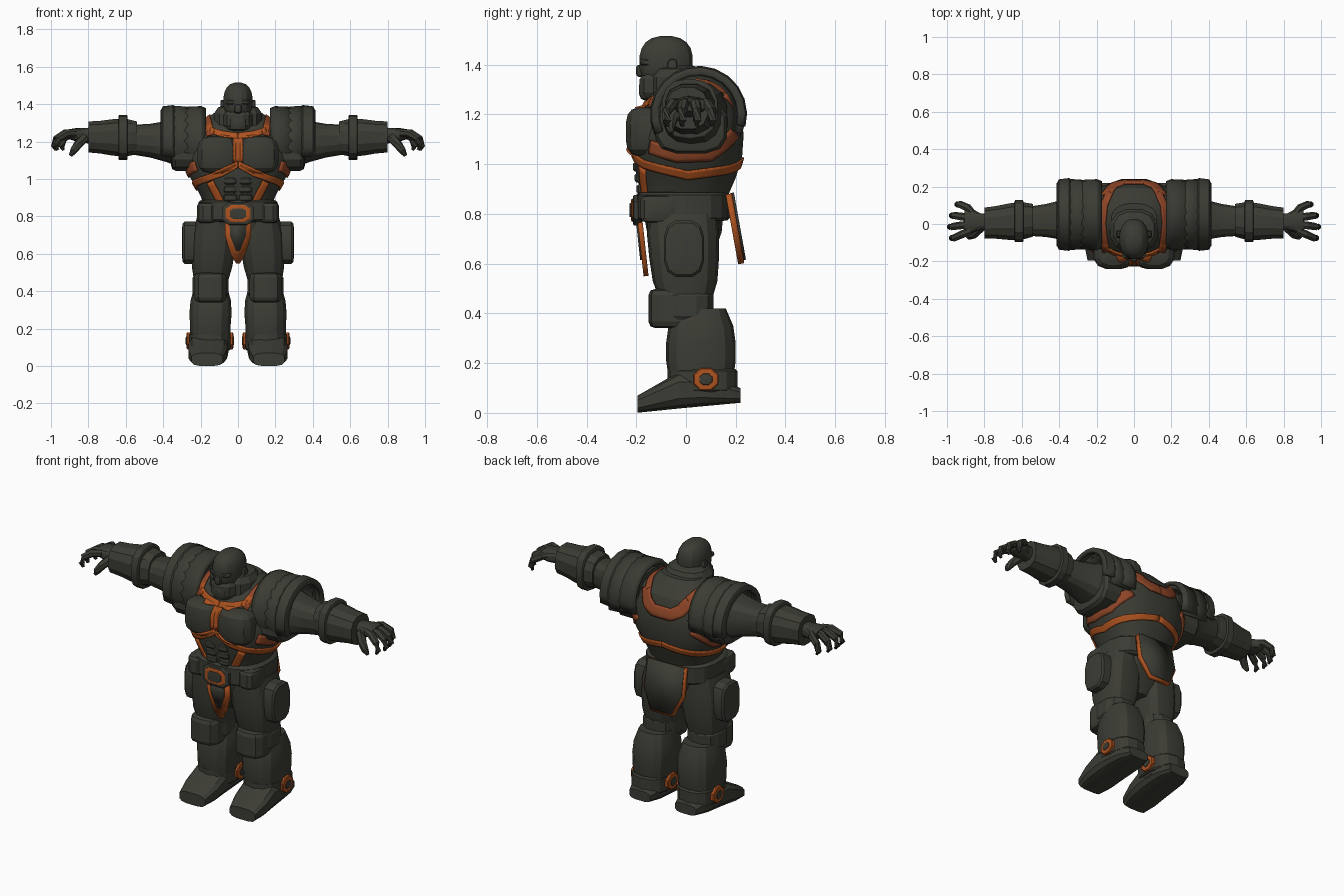
import bpy, bmesh, math
from mathutils import Vector
from mathutils.bvhtree import BVHTree

if "Cube" in bpy.data.objects:
    bpy.data.objects.remove(bpy.data.objects["Cube"])


def material(name, rgb):
    mat = bpy.data.materials.new(name)
    mat.use_nodes = True
    mat.diffuse_color = (*rgb, 1)
    shader = mat.node_tree.nodes["Principled BSDF"]
    shader.inputs["Base Color"].default_value = (*rgb, 1)
    shader.inputs["Roughness"].default_value = 0.8
    return mat


DARK = material("dark olive grey", (0.045, 0.045, 0.035))
ORANGE = material("burnt orange", (0.42, 0.085, 0.014))
RUST = material("rust brown", (0.27, 0.06, 0.02))
parts, shell = [], []


def build(name, verts, faces, mat=DARK, mirror=True, thick=0, painted=False):
    mesh = bpy.data.meshes.new(name)
    mesh.from_pydata([tuple(v) for v in verts], [], faces)
    bm = bmesh.new()
    bm.from_mesh(mesh)
    bmesh.ops.recalc_face_normals(bm, faces=bm.faces)
    bm.to_mesh(mesh)
    bm.free()
    mesh.materials.append(mat)
    part = bpy.data.objects.new(name, mesh)
    bpy.context.scene.collection.objects.link(part)
    if thick:
        solid = part.modifiers.new("thickness", "SOLIDIFY")
        solid.thickness, solid.offset = thick, 0
    if mirror:
        part.modifiers.new("mirror", "MIRROR")
    if painted:
        shell.append(BVHTree.FromPolygons(verts, faces))
    parts.append(part)


def skin(count, sides, closed=True):
    """Quads between successive rings of points."""
    span = sides if closed else sides - 1
    return [(i * sides + j, i * sides + (j + 1) % sides,
             (i + 1) * sides + (j + 1) % sides, (i + 1) * sides + j)
            for i in range(count - 1) for j in range(span)]


def power(value, exponent):
    return math.copysign(abs(value) ** exponent, value)


def loft(name, axis, rings, sides, square, **options):
    """Rounded-square rings, each a centre and two radii, closed at both ends."""
    verts = []
    for centre, width, depth in rings:
        for j in range(sides):
            angle = math.tau * (j + 0.5) / sides
            u = width * power(math.cos(angle), square)
            v = depth * power(math.sin(angle), square)
            verts.append(centre + Vector({"x": (0, u, v), "y": (u, 0, v), "z": (u, v, 0)}[axis]))
    ends = [tuple(range(sides)), tuple(range(len(verts) - sides, len(verts)))]
    build(name, verts, skin(len(rings), sides) + ends, **options)


def limb(name, axis, start, end, widths, depths, sides=14, square=0.8, seated=False, **options):
    """Evenly spaced rings from start to end; seated rings rest on that line."""
    rings = []
    for i, (width, depth) in enumerate(zip(widths, depths)):
        centre = Vector(start).lerp(Vector(end), i / (len(widths) - 1))
        rings.append((centre + Vector((0, 0, depth if seated else 0)), width, depth))
    loft(name, axis, rings, sides, square, **options)


def lump(name, axis, centre, half, soft=0.3, steps=6, sides=12, square=0.65, **options):
    """Bevelled block when soft is small, ellipsoid when soft is one."""
    along = "xyz".index(axis)
    width, depth = [h for k, h in enumerate(half) if k != along]
    rings = []
    for i in range(steps):
        angle = math.pi * ((i + 0.5) / steps - 0.5)
        place, scale = Vector(centre), math.cos(angle) ** soft
        place[along] += half[along] * power(math.sin(angle), soft)
        rings.append((place, width * scale, depth * scale))
    loft(name, axis, rings, sides, square, **options)


def tube(name, points, radii, sides=7):
    points = [Vector(q) for q in points]
    verts = []
    for i, q in enumerate(points):
        course = points[min(i + 1, len(points) - 1)] - points[max(i - 1, 0)]
        turn = course.to_track_quat("Z", "Y")
        for j in range(sides):
            angle = math.tau * j / sides
            verts.append(q + turn @ Vector((math.cos(angle), math.sin(angle), 0)) * radii[i])
    ends = [tuple(range(sides)), tuple(range(len(verts) - sides, len(verts)))]
    build(name, verts, skin(len(points), sides) + ends)


def arch(name, stations, first, last, thick, count=14):
    """Curved shell over the shoulder; stations are (x, radius)."""
    verts = []
    for x, radius in stations:
        for j in range(count):
            angle = math.radians(first + (last - first) * j / (count - 1))
            verts.append((x, 0.05 - radius * math.cos(angle), 1.2 + radius * math.sin(angle)))
    build(name, verts, skin(len(stations), count, False), thick=thick)


# Ways of laying a stripe on the body: from the front, back, above or all round
def front(u, v):
    return Vector((u, -1, v)), Vector((0, 1, 0))


def back(u, v):
    return Vector((u, 1, v)), Vector((0, -1, 0))


def above(u, v):
    return Vector((u, v, 3)), Vector((0, 0, -1))


def around(u, v):
    outward = Vector((math.sin(u * 4), -math.cos(u * 4), 0))
    return outward + Vector((0, 0, v)), -outward


def stripe(name, points, width, cast, mat=ORANGE):
    points = [Vector(q) for q in points]
    path = [a.lerp(b, k / 6) for a, b in zip(points, points[1:]) for k in range(6)] + points[-1:]
    verts, landed = [], []
    for i, q in enumerate(path):
        course = (path[min(i + 1, len(path) - 1)] - path[max(i - 1, 0)]).normalized()
        for k in range(5):
            origin, ray = cast(*(q + Vector((-course.y, course.x)) * width * (k / 4 - 0.5)))
            hits = [hit for hit in (tree.ray_cast(origin, ray) for tree in shell) if hit[0]]
            nearest = min(hits, key=lambda hit: hit[3], default=None)
            verts.append(nearest[0] - ray * 0.005 if nearest else Vector())
            landed.append(bool(nearest))
    faces = [f for f in skin(len(path), 5, False) if all(landed[i] for i in f)]
    build(name, verts, faces, mat, thick=0.009)


# Torso
limb("torso", "z", (0, -.01, .78), (0, .03, 1.36), [.18, .18, .22, .27, .29, .27, .23, .12],
     [.16, .17, .2, .22, .22, .21, .17, .08], sides=24, square=.85, mirror=False, painted=True)
for side, label in ((1, "left"), (-1, "right")):
    lump(label + "_chest_plate", "z", (side * .11, -.16, 1.13), (.11, .085, .1), soft=.6, steps=8,
         square=.8, mirror=False, painted=True)
for i in range(3):
    lump("abdomen_ridge", "z", (.04, -.16, .9 + i * .045), (.04, .04 + i * .008, .022), soft=.5)

# Painted trim on the torso
stripe("chest_strip", [(0, 1.24), (0, 1.09)], .05, front)
stripe("chest_cross_strip", [(0, 1.23), (.08, 1.24), (.15, 1.26)], .03, front)
stripe("collar_front_strip", [(.14, 1.24), (.16, 1.3)], .035, front)
stripe("collar_side_strip", [(.15, -.15), (.17, 0), (.16, .1), (.13, .17)], .035, above, RUST)
stripe("rib_band", [(0, 1.08), (.1, 1.03), (.2, 1), (.4, .955), (.6, .98), (.785, 1.01)], .034, around)
stripe("underarm_patch", [(.25, 1.07), (.36, 1.035), (.48, 1.04), (.6, 1.13)], .055, around, RUST)
stripe("abdomen_strip", [(.15, .985), (.09, .87)], .036, front)
stripe("upper_back_patch", [(0, 1.2), (.06, 1.2), (.11, 1.23), (.15, 1.29)], .065, back, RUST)

# Neck and head
lump("neck_guard", "z", (0, -.03, 1.31), (.135, .12, .09), soft=.6, square=.8, mirror=False)
lump("skull", "z", (0, -.08, 1.41), (.08, .11, .106), soft=.8, steps=10, sides=16, square=.9, mirror=False)
lump("jaw", "z", (0, -.105, 1.315), (.08, .085, .06), soft=.6, square=.8, mirror=False)
lump("beard", "z", (0, -.15, 1.3), (.055, .04, .045), soft=.6, square=.8, mirror=False)
lump("brow", "x", (0, -.16, 1.41), (.065, .028, .015), soft=.5, mirror=False)
lump("nose", "z", (0, -.18, 1.375), (.02, .022, .025), soft=.6, mirror=False)
lump("ear", "x", (.08, -.055, 1.39), (.014, .02, .034), soft=.4)

# Shoulder armour in overlapping layers
arch("shoulder_plate_inner", [(.175, .17), (.2, .18), (.3, .175)], -35, 200, .02)
arch("shoulder_plate_middle", [(.2, .155), (.28, .175), (.35, .18)], -48, 205, .025)
arch("shoulder_rim", [(.335, .175), (.35, .185), (.395, .18), (.405, .16)], -25, 195, .022)
lump("shoulder_hanging_plate", "x", (.28, .02, 1.15), (.08, .15, .11))

# Arms
arm = [.14, .14, .11, .09, .08]
limb("upper_arm", "x", (.2, .03, 1.19), (.56, .015, 1.21), arm, arm)
guard = [.09, .105, .1, .09, .085]
limb("forearm_guard", "x", (.54, .02, 1.22), (.8, .005, 1.225), guard, guard, sides=12)
lump("forearm_band", "x", (.615, .015, 1.222), (.025, .115, .122), soft=.15, sides=14, square=.8)
limb("palm", "x", (.78, .01, 1.23), (.905, .02, 1.24), [.045, .045, .065, .06], [.045, .04, .036, .026])
for i, label in enumerate(("index", "middle", "ring", "little")):
    root, tip, reach = i * .033 - .035, i * .06 - .075, .972 - .01 * (i - 1) ** 2
    tube(label + "_finger", [(.87, root, 1.245), (reach - .045, (root + tip) / 2, 1.243), (reach, tip, 1.215),
         (reach + .012, tip, 1.175), (reach, tip, 1.155)], [.02, .022, .02, .017, .009])
tube("thumb", [(.82, -.02, 1.22), (.855, -.055, 1.185), (.88, -.065, 1.15), (.895, -.06, 1.125)],
     [.026, .024, .02, .01])

# Belt and hips
limb("pelvis", "z", (0, 0, .58), (0, -.01, .8), [.05, .12, .17, .19], [.08, .12, .15, .16], mirror=False)
lump("belt", "z", (0, -.012, .83), (.216, .19, .06), soft=.2, sides=18, square=.75, mirror=False)
lump("belt_pouch", "z", (.165, -.1, .82), (.055, .085, .055))
lump("buckle_base", "y", (0, -.195, .815), (.09, .02, .065), sides=8, mirror=False)
lump("buckle_frame", "y", (0, -.21, .815), (.07, .012, .048), sides=8, mirror=False, mat=ORANGE)
lump("buckle_centre", "y", (0, -.222, .815), (.046, .006, .03), sides=8, mirror=False)


# Front and back hanging flaps, each a dark panel over an orange border
def flap(name, half, base, slope, mat, thick):
    left = [(x, base + slope * z, z) for x, z in half]
    right = [(-x, y, z) for x, y, z in reversed(left)]
    build(name, left + right, [tuple(range(len(left) * 2))], mat, mirror=False, thick=thick)


flap("front_flap_trim", [(.07, .765), (.07, .7), (.04, .6), (.01, .55)], -.1, -.11, ORANGE, .02)
flap("front_flap", [(.045, .765), (.043, .7), (.01, .615)], -.112, -.11, DARK, .009)
flap("back_flap_trim", [(.125, .88), (.13, .72), (.07, .6)], .33, -.18, ORANGE, .025)
flap("back_flap", [(.118, .885), (.12, .725), (.065, .615)], .345, -.18, DARK, .014)

# Legs
limb("thigh", "z", (.145, 0, .44), (.12, -.015, .8), [.09, .11, .12, .12, .1], [.1, .13, .14, .145, .14])
lump("thigh_pad", "x", (.255, -.008, .66), (.045, .084, .117))
lump("knee_pad", "z", (.148, -.06, .42), (.09, .092, .08), sides=10)
lump("knee_joint", "z", (.147, .005, .43), (.1, .11, .06), square=.8)
limb("shin_guard", "z", (.15, .06, .07), (.145, .06, .42), [.1, .11, .11, .115, .11, .09],
     [.11, .13, .14, .14, .13, .1], square=.75)
lump("ankle_cuff", "z", (.15, .066, .13), (.114, .142, .05), soft=.2, sides=14, square=.8)
limb("boot", "y", (.165, -.195, 0), (.15, .22, .04), [.085, .105, .107, .105, .1, .07],
     [.035, .055, .075, .068, .05, .03], sides=12, square=.6, seated=True)

# Ankle discs, inside and outside
for label, x, out in (("outer", .258, .006), ("inner", .042, -.006)):
    lump(label + "_ankle_trim", "x", (x, .08, .135), (.018, .055, .05), sides=8, square=1, mat=ORANGE)
    lump(label + "_ankle_hub", "x", (x + out, .08, .135), (.016, .03, .026), sides=8, square=1)

# Crisp shading that only smooths shallow angles
bpy.ops.object.select_all(action="DESELECT")
for part in parts:
    part.select_set(True)
bpy.context.view_layer.objects.active = parts[0]
bpy.ops.object.shade_smooth_by_angle(angle=math.radians(22))
